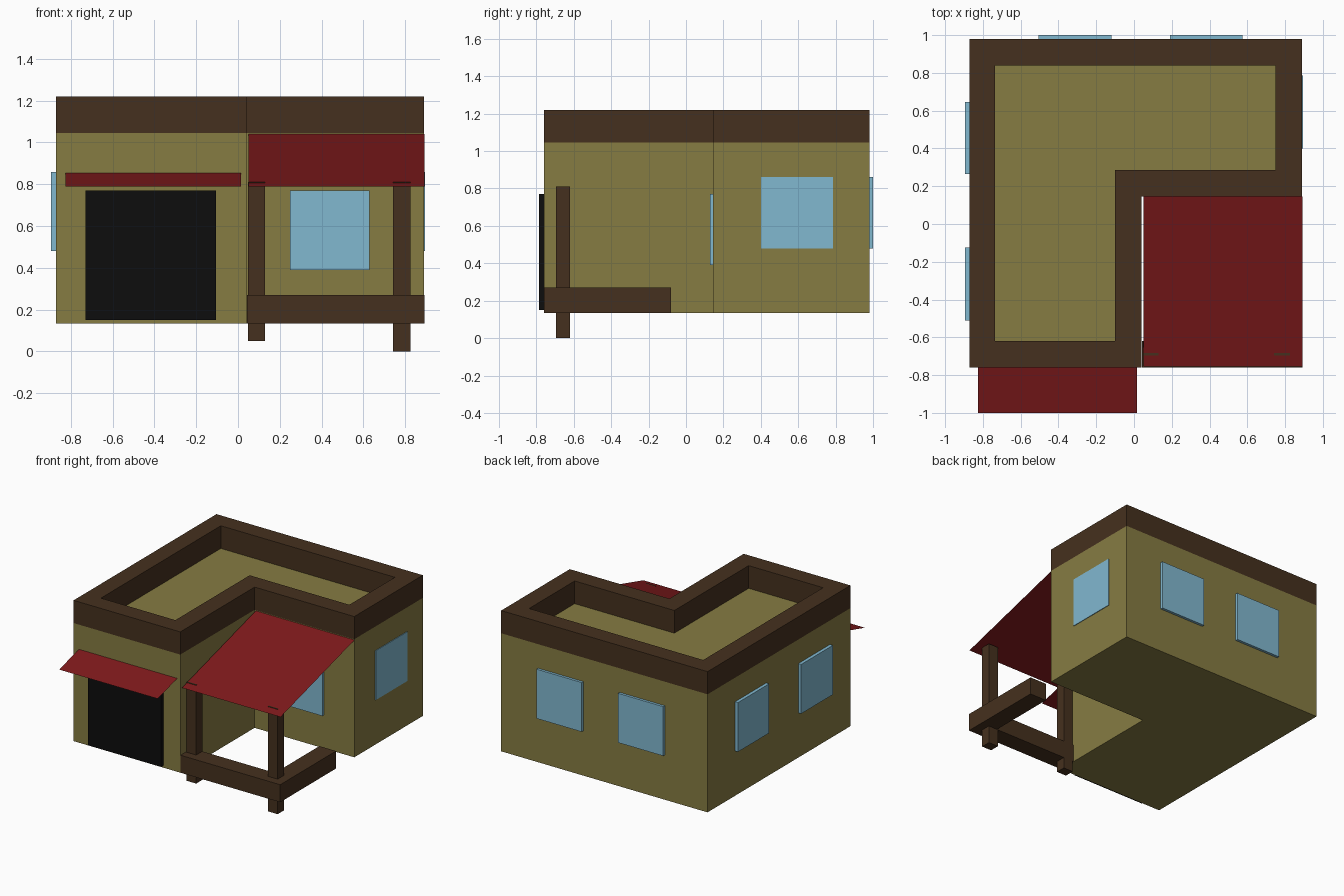
import bpy

if "Cube" in bpy.data.objects:
    bpy.data.objects.remove(bpy.data.objects["Cube"])


def material(name, rgb):
    m = bpy.data.materials.new(name)
    m.diffuse_color = (*rgb, 1)
    m.use_nodes = True
    m.node_tree.nodes["Principled BSDF"].inputs["Base Color"].default_value = m.diffuse_color
    return m


OLIVE = material("olive", (0.24, 0.20, 0.055))
BROWN = material("brown", (0.06, 0.030, 0.013))
RED = material("red", (0.21, 0.010, 0.011))
BLUE = material("blue", (0.22, 0.48, 0.63))
BLACK = material("black", (0.004, 0.004, 0.004))


def mesh(name, verts, faces, mat):
    me = bpy.data.meshes.new(name)
    me.from_pydata(verts, [], faces)
    me.materials.append(mat)
    ob = bpy.data.objects.new(name, me)
    bpy.context.collection.objects.link(ob)
    return ob


def prism(name, outline, z0, z1, mat):
    n = len(outline)
    verts = [(x, y, z) for z in (z0, z1) for x, y in outline]
    faces = [tuple(range(n))[::-1], tuple(range(n, 2 * n))]
    faces += [(i, (i + 1) % n, (i + 1) % n + n, i + n) for i in range(n)]
    return mesh(name, verts, faces, mat)


def box(name, x, y, z, mat):
    return prism(name, [(x[0], y[0]), (x[1], y[0]), (x[1], y[1]), (x[0], y[1])], z[0], z[1], mat)


def ring(name, outer, inner, z0, z1, mat):
    n = len(outer)
    loops = [(outer, z0), (outer, z1), (inner, z1), (inner, z0)]
    verts = [(x, y, z) for pts, z in loops for x, y in pts]
    faces = []
    for k in range(4):
        a, b = k * n, (k + 1) % 4 * n
        faces += [(a + i, a + (i + 1) % n, b + (i + 1) % n, b + i) for i in range(n)]
    return mesh(name, verts, faces, mat)


def awning(name, x, y, z):
    return mesh(name, [(x[0], y[0], z[0]), (x[1], y[0], z[0]),
                       (x[1], y[1], z[1]), (x[0], y[1], z[1])], [(0, 1, 2, 3)], RED)


# L-shaped body and parapet
outer = [(-0.87, -0.76), (0.04, -0.76), (0.04, 0.145), (0.89, 0.145), (0.89, 0.98), (-0.87, 0.98)]
inner = [(-0.735, -0.62), (-0.10, -0.62), (-0.10, 0.285), (0.75, 0.285), (0.75, 0.84), (-0.735, 0.84)]
prism("walls", outer, 0.135, 1.045, OLIVE)
ring("parapet", outer, inner, 1.045, 1.22, BROWN)

# Doorway and awnings
box("door", (-0.73, -0.105), (-0.785, -0.75), (0.15, 0.77), BLACK)
awning("door_awning", (-0.825, 0.015), (-1.0, -0.76), (0.79, 0.855))
awning("porch_awning", (0.05, 0.892), (-0.755, 0.145), (0.79, 1.04))

# Windows
WZ = (0.48, 0.86)
for i, y in enumerate(((-0.51, -0.125), (0.265, 0.645))):
    box(f"left_window_{i}", (-0.895, -0.86), y, WZ, BLUE)
for i, x in enumerate(((-0.505, -0.12), (0.19, 0.575))):
    box(f"back_window_{i}", x, (0.97, 1.0), WZ, BLUE)
box("right_window", (0.88, 0.895), (0.40, 0.785), WZ, BLUE)
box("porch_window", (0.25, 0.63), (0.128, 0.155), (0.39, 0.77), BLUE)

# Porch rail and posts
prism("porch_rail", [(0.042, -0.76), (0.892, -0.76), (0.892, -0.08), (0.75, -0.08),
                     (0.75, -0.62), (0.042, -0.62)], 0.135, 0.27, BROWN)
box("left_post", (0.048, 0.13), (-0.695, -0.62), (0.05, 0.81), BROWN)
box("right_post", (0.742, 0.825), (-0.695, -0.62), (0.0, 0.81), BROWN)
